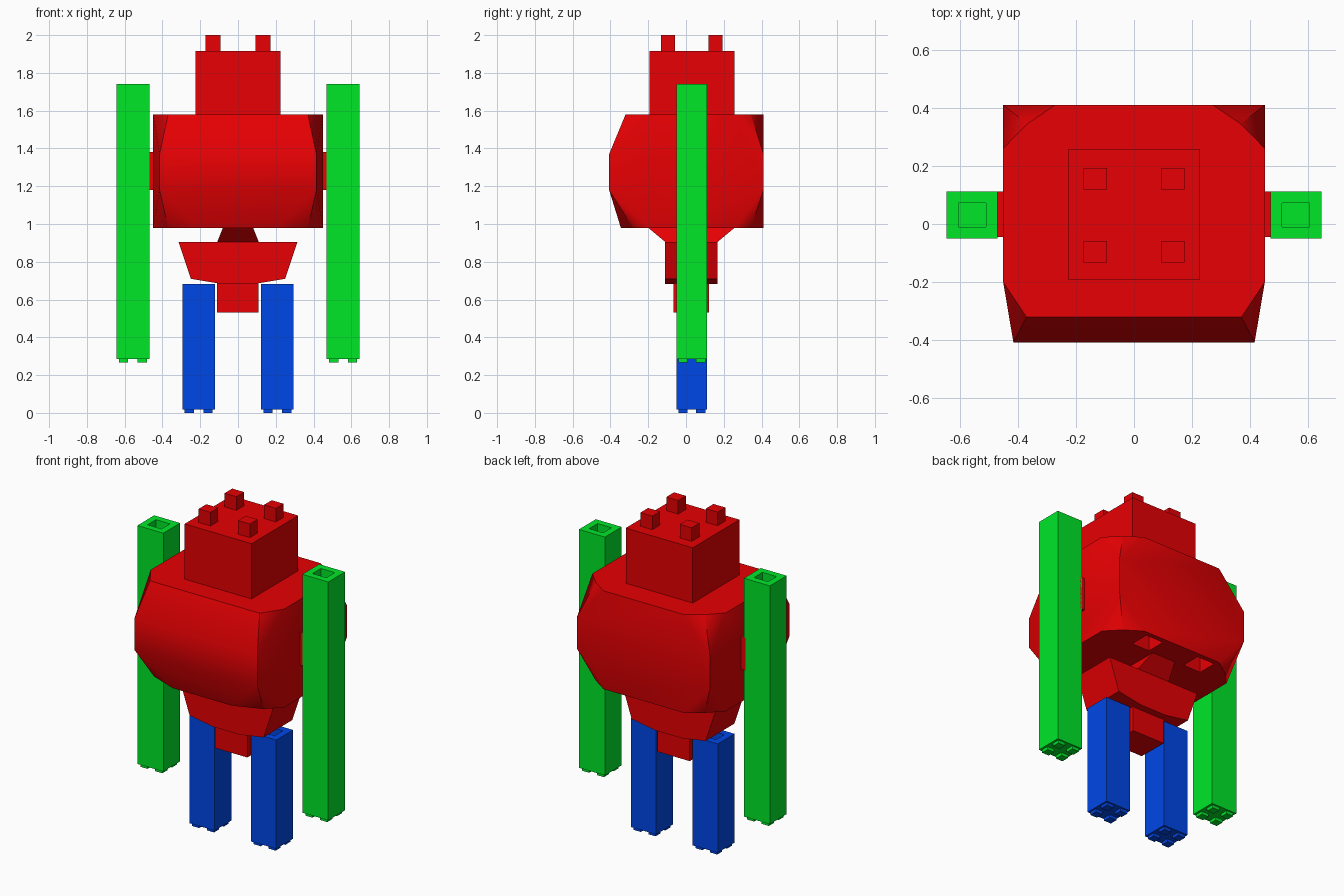
import bpy
import bmesh
from mathutils import Vector

cube = bpy.data.objects.get("Cube")
if cube:
    bpy.data.objects.remove(cube, do_unlink=True)


def material(name, rgb):
    m = bpy.data.materials.new(name)
    m.use_nodes = True
    m.diffuse_color = (*rgb, 1)
    m.node_tree.nodes["Principled BSDF"].inputs["Base Color"].default_value = (*rgb, 1)
    return m


RED = material("red", (0.8, 0.0, 0.001))
GREEN = material("green", (0.0, 0.8, 0.022))
BLUE = material("blue", (0.0, 0.063, 0.8))


def finish(name, bm, mat):
    bmesh.ops.recalc_face_normals(bm, faces=bm.faces)
    mesh = bpy.data.meshes.new(name)
    bm.to_mesh(mesh)
    bm.free()
    mesh.materials.append(mat)
    ob = bpy.data.objects.new(name, mesh)
    bpy.context.collection.objects.link(ob)
    return ob


def add_box(bm, lo, hi):
    """Add a box between two corners."""
    lo, hi = Vector(lo), Vector(hi)
    for v in bmesh.ops.create_cube(bm, size=1)["verts"]:
        v.co = (lo + hi) / 2 + v.co * (hi - lo)


def box(name, lo, hi, mat):
    bm = bmesh.new()
    add_box(bm, lo, hi)
    return finish(name, bm, mat)


def hull(name, points, mat):
    bm = bmesh.new()
    for p in points:
        bm.verts.new(p)
    bmesh.ops.convex_hull(bm, input=bm.verts)
    bmesh.ops.dissolve_limit(bm, angle_limit=0.02, verts=bm.verts, edges=bm.edges)
    return finish(name, bm, mat)


def limb(name, x, width, bottom, top, mat):
    """Square post with a socket in the top and four small feet below."""
    bm = bmesh.new()
    y0, y1, foot = -0.05, 0.112, 0.018
    add_box(bm, (x - width / 2, y0, bottom + foot), (x + width / 2, y1, top))
    face = max(bm.faces, key=lambda f: f.calc_center_median().z)
    bmesh.ops.inset_individual(bm, faces=[face], thickness=0.04, use_even_offset=True)
    floor = bmesh.ops.extrude_discrete_faces(bm, faces=[face])["faces"][0]
    bmesh.ops.translate(bm, verts=floor.verts, vec=(0, 0, -0.08))
    for sx in (-1, 1):
        for sy in (-1, 1):
            cx, cy = x + sx * 0.05, (y0 + y1) / 2 + sy * 0.047
            add_box(bm, (cx - 0.024, cy - 0.024, bottom),
                    (cx + 0.024, cy + 0.024, bottom + foot))
    return finish(name, bm, mat)


def side_of(normal):
    """Which of the six sides a face belongs to; slanted corners go to x."""
    weighted = [normal.x * 1.1, normal.y, normal.z]
    axis = max(range(3), key=lambda i: abs(weighted[i]))
    return axis, weighted[axis] > 0


# Torso: bulging front, cut back corners
points = []
for s in (-1, 1):
    for z, mid, front, corner in ((1.58, 1.37, -0.32, -0.32), (0.98, 1.18, -0.345, -0.28)):
        points += [(s * x, y, z) for x, y in
                   ((0.45, -0.2), (0.37, corner), (0.2, front),
                    (0.45, 0.26), (0.368, 0.344), (0.27, 0.41))]
        points += [(s * x, y, mid) for x, y in ((0.415, -0.407), (0.45, -0.2), (0.45, 0.41))]
torso = hull("torso", points, RED)

# Square sockets in the torso underside
bm = bmesh.new()
for x in (-0.2, 0.17):
    for y in (-0.17, 0.32):
        add_box(bm, (x - 0.06, y - 0.06, 0.9), (x + 0.06, y + 0.06, 1.08))
cutter = finish("socket_cutter", bm, RED)
cutter.hide_render = True
mod = torso.modifiers.new("sockets", "BOOLEAN")
mod.operation = "DIFFERENCE"
mod.solver = "EXACT"
mod.object = cutter
bpy.ops.object.select_all(action="DESELECT")
torso.select_set(True)
bpy.context.view_layer.objects.active = torso
bpy.ops.object.modifier_apply(modifier=mod.name)
bpy.data.objects.remove(cutter, do_unlink=True)

# Each torso side is smooth, with sharp edges between sides
bm = bmesh.new()
bm.from_mesh(torso.data)
bm.normal_update()
for f in bm.faces:
    f.smooth = True
for e in bm.edges:
    e.smooth = len({side_of(f.normal) for f in e.link_faces}) == 1
bm.to_mesh(torso.data)
bm.free()

# Head with four studs
box("head", (-0.226, -0.192, 1.58), (0.226, 0.258, 1.917), RED)
bm = bmesh.new()
for x in (-0.133, 0.133):
    for y in (-0.095, 0.155):
        add_box(bm, (x - 0.04, y - 0.037, 1.917), (x + 0.04, y + 0.037, 2.0))
finish("head_studs", bm, RED)

# Waist, hips and pelvis block
hull("waist", [(s * x, y, z) for s in (-1, 1)
               for x, y, z in ((0.08, -0.2, 0.98), (0.08, 0.257, 0.98),
                               (0.11, -0.11, 0.905), (0.11, 0.167, 0.905))], RED)
hull("hips", [(s * x, y, z) for s in (-1, 1) for y in (-0.11, 0.167)
              for x, z in ((0.315, 0.905), (0.25, 0.71), (0.09, 0.683))], RED)
box("pelvis_block", (-0.11, -0.065, 0.532), (0.108, 0.122, 0.69), RED)

# Shoulders, arms and legs on both sides
for side, s in (("left", 1), ("right", -1)):
    box(f"{side}_shoulder", (s * 0.46 - 0.02, -0.045, 1.18), (s * 0.46 + 0.02, 0.112, 1.38), RED)
    limb(f"{side}_arm", s * 0.557, 0.175, 0.268, 1.741, GREEN)
    limb(f"{side}_leg", s * 0.208, 0.17, 0.0, 0.682, BLUE)
